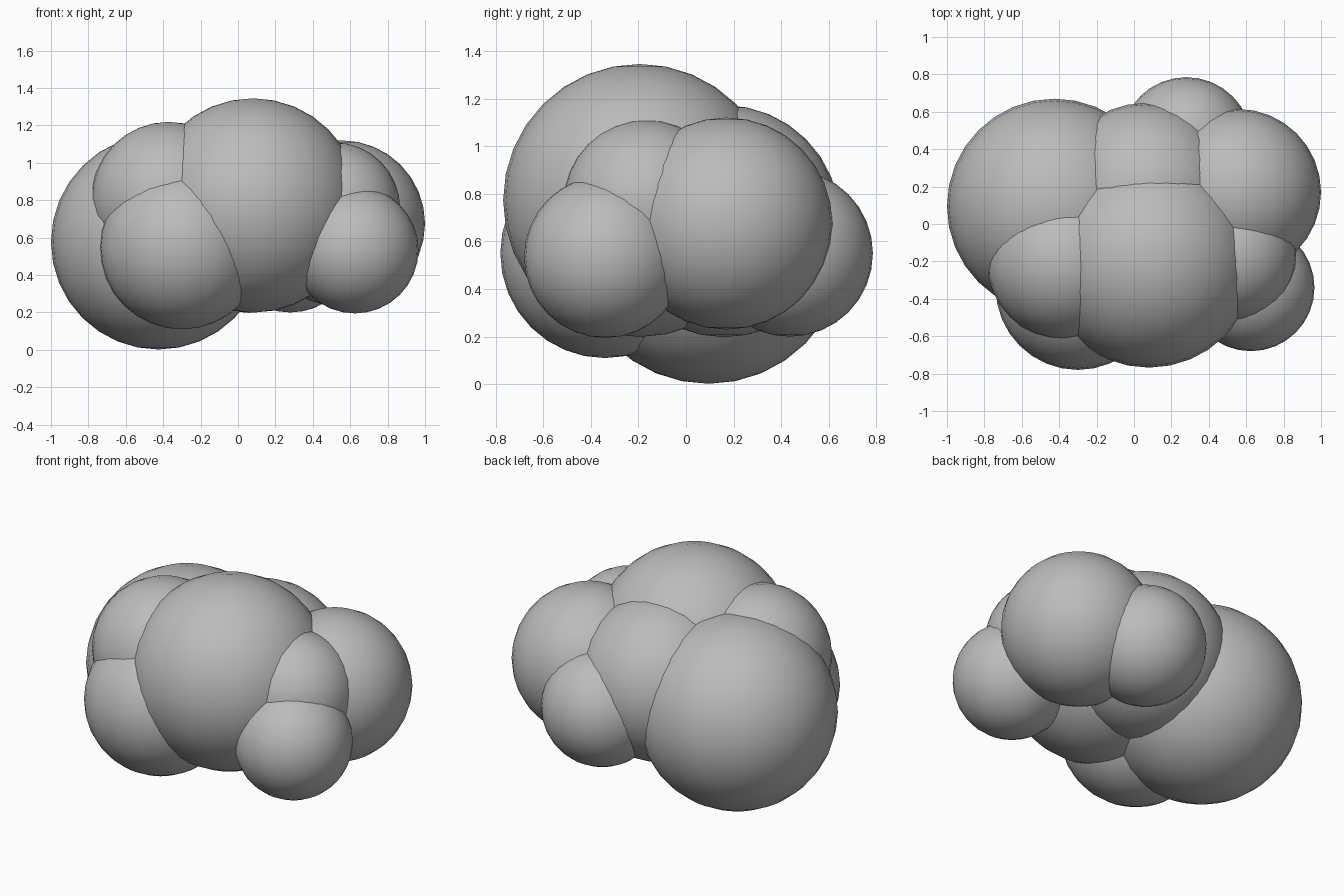
import bpy

if "Cube" in bpy.data.objects:
    bpy.data.objects.remove(bpy.data.objects["Cube"])

grey = bpy.data.materials.new("plain grey")
grey.diffuse_color = (0.5, 0.5, 0.5, 1)
grey.use_nodes = True
grey.node_tree.nodes["Principled BSDF"].inputs["Base Color"].default_value = grey.diffuse_color

# name, centre, radius of each puff in the cluster
PUFFS = [
    ("large_left_puff", (-0.425, 0.095, 0.577), 0.575),
    ("large_front_puff", (0.08, -0.195, 0.772), 0.573),
    ("right_puff", (0.555, 0.17, 0.675), 0.445),
    ("front_right_puff", (0.625, -0.34, 0.535), 0.34),
    ("front_left_puff", (-0.30, -0.34, 0.55), 0.44),
    ("upper_left_puff", (-0.37, -0.203, 0.803), 0.416),
    ("upper_right_puff", (0.515, -0.166, 0.757), 0.352),
    ("back_centre_puff", (0.06, 0.16, 0.685), 0.487),
    ("back_small_puff", (0.28, 0.435, 0.55), 0.35),
]


def puff(name, centre, radius):
    bpy.ops.mesh.primitive_uv_sphere_add(segments=32, ring_count=16,
                                         radius=radius, location=centre)
    ob = bpy.context.object
    ob.name = name
    ob.data.materials.append(grey)
    bpy.ops.object.shade_smooth()


for p in PUFFS:
    puff(*p)
